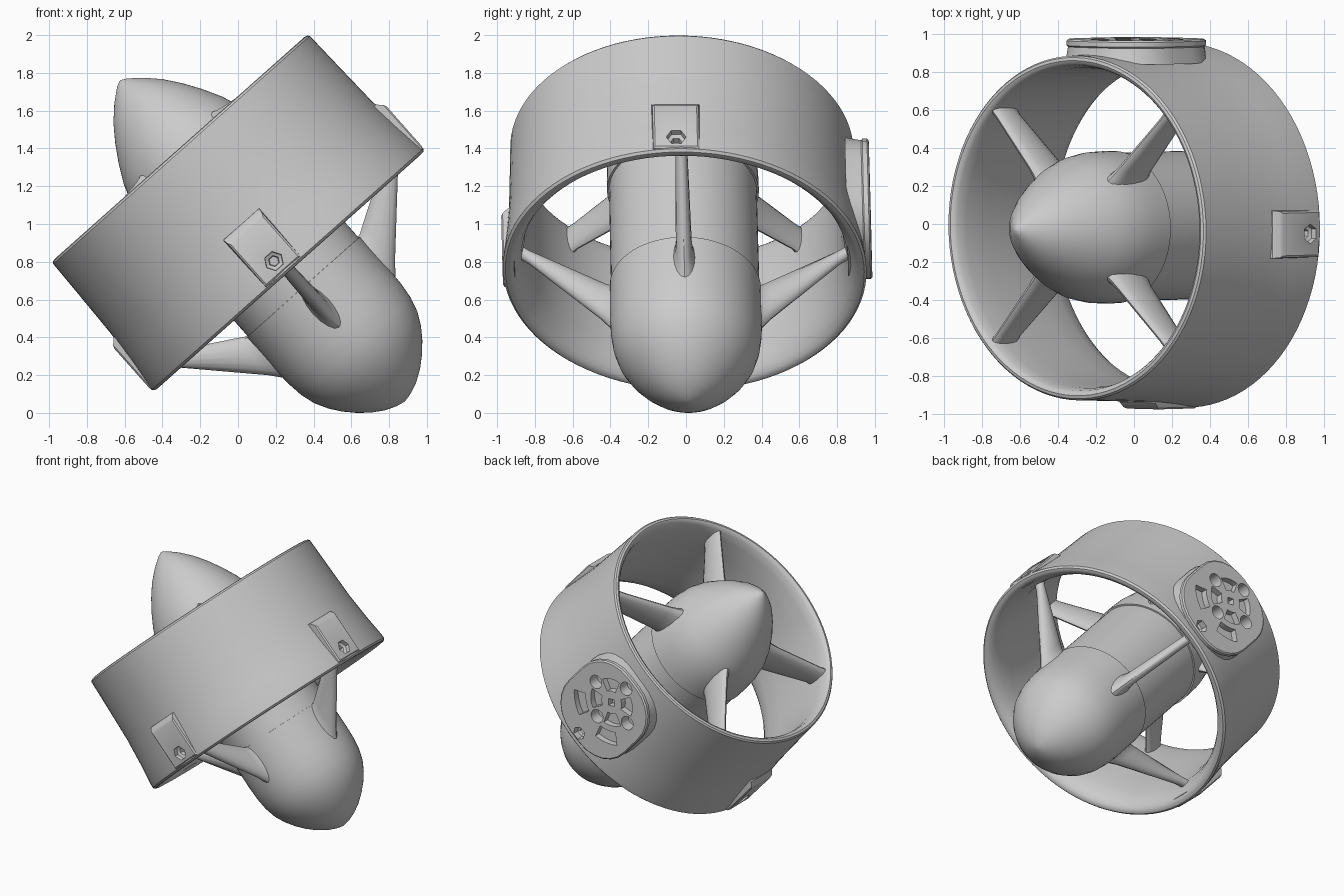
import bpy, bmesh
from math import sin, cos, pi, radians
from mathutils import Matrix, Vector

if "Cube" in bpy.data.objects:
    bpy.data.objects.remove(bpy.data.objects["Cube"])

# Working frame: local X = radial, local Y = tangential, local Z = thruster axis
TILT = Matrix(((0.7475, 0, 0.664, -0.02),
               (-0.02, -1, 0.018, -0.014),
               (0.664, 0, -0.7475, 1.078),
               (0, 0, 0, 1)))


def loft(bm, rings, phi=0, wrap=False):
    """Skin a list of equal-length point rings, capped or wrapped into a torus."""
    rot = Matrix.Rotation(radians(phi), 4, 'Z')
    vs = [[bm.verts.new(TILT @ rot @ Vector(p)) for p in ring] for ring in rings]
    faces = []
    pairs = list(zip(vs, vs[1:])) + ([(vs[-1], vs[0])] if wrap else [])
    for a, b in pairs:
        n = len(a)
        for i in range(n):
            j = (i + 1) % n
            faces.append(bm.faces.new((a[i], a[j], b[j], b[i])))
    if not wrap:
        faces += [bm.faces.new(vs[0]), bm.faces.new(vs[-1][::-1])]
    bmesh.ops.recalc_face_normals(bm, faces=faces)


def finish(name, bm):
    me = bpy.data.meshes.new(name)
    bm.to_mesh(me)
    bm.free()
    ob = bpy.data.objects.new(name, me)
    bpy.context.collection.objects.link(ob)
    return ob


def activate(ob):
    bpy.ops.object.select_all(action='DESELECT')
    ob.select_set(True)
    bpy.context.view_layer.objects.active = ob


def smooth(ob, angle=35):
    activate(ob)
    bpy.ops.object.shade_smooth_by_angle(angle=radians(angle))


def turned(name, profile, wrap=False, seg=72):
    """Body of revolution from (t, radius) points."""
    bm = bmesh.new()
    loft(bm, [[(r * cos(2 * pi * i / seg), r * sin(2 * pi * i / seg), t)
               for i in range(seg)] for t, r in profile], wrap=wrap)
    return finish(name, bm)


def disc(y, z, rad, n=20):
    return [(y + rad * cos(2 * pi * i / n), z + rad * sin(2 * pi * i / n)) for i in range(n)]


def arc_slot(y, z, r0, r1, a0, a1, n=7):
    ang = [radians(a0 + (a1 - a0) * i / n) for i in range(n + 1)]
    return ([(y + r0 * sin(a), z + r0 * cos(a)) for a in ang]
            + [(y + r1 * sin(a), z + r1 * cos(a)) for a in reversed(ang)])


def prism(bm, outline, x0, x1, phi):
    loft(bm, [[(x, y, z) for y, z in outline] for x in (x0, x1)], phi)


def rounded(hy, hz, rad, y, z, n=6):
    pts = []
    for q, (sy, sz) in enumerate(((1, 1), (-1, 1), (-1, -1), (1, -1))):
        for i in range(n + 1):
            a = (q + i / n) * pi / 2
            pts.append((y + sy * (hy - rad) + rad * cos(a), z + sz * (hz - rad) + rad * sin(a)))
    return pts


# Duct ring: closed aerofoil-like wall with rounded lips
duct = turned("duct_ring", [(-0.435, 0.884), (-0.431, 0.90), (-0.42, 0.909), (-0.2, 0.916),
                            (0.05, 0.925), (0.25, 0.943), (0.40, 0.961), (0.425, 0.962),
                            (0.438, 0.95), (0.44, 0.932), (0.43, 0.911), (0.405, 0.889),
                            (0.36, 0.866), (0.28, 0.848), (0.12, 0.839), (-0.2, 0.839),
                            (-0.35, 0.846), (-0.41, 0.858), (-0.428, 0.87)], wrap=True, seg=96)

# Central hull: tail cone, motor body, rounded nose
tail = turned("tail_cone", [(-0.91, 0.006), (-0.895, 0.035), (-0.84, 0.103), (-0.766, 0.175),
                            (-0.68, 0.239), (-0.592, 0.294), (-0.49, 0.348), (-0.4, 0.381),
                            (-0.3, 0.398), (-0.2, 0.402), (-0.13, 0.402)])
body = turned("motor_body", [(-0.14, 0.391), (0.56, 0.393)])
nose = turned("nose_dome", [(0.55, 0.39), (0.551, 0.4), (0.78, 0.402), (0.88, 0.399), (0.97, 0.388),
                            (1.05, 0.365), (1.12, 0.328), (1.18, 0.284), (1.235, 0.233),
                            (1.285, 0.175), (1.325, 0.112), (1.35, 0.052), (1.36, 0.006)])


# Struts: four swept ones at the nose, four straight ones on the diagonals at the tail
def strut_set(name, stations, angles):
    out = []
    for k, phi in enumerate(angles):
        bm = bmesh.new()
        rings = []
        for r, t0, t1, thick in stations:
            c, h = (t0 + t1) / 2, (t1 - t0) / 2
            rings.append([(r, thick / 2 * sin(2 * pi * i / 16),
                           c + h * cos(2 * pi * i / 16)) for i in range(16)])
        loft(bm, rings, phi)
        out.append(finish(f"{name}_{k + 1}", bm))
    return out


struts = strut_set("nose_strut", [(0.37, 0.55, 0.87, 0.14), (0.41, 0.54, 0.825, 0.10),
                                  (0.45, 0.515, 0.775, 0.085), (0.82, 0.30, 0.385, 0.065),
                                  (0.875, 0.26, 0.34, 0.075)], (0, 90, 180, 270))
struts += strut_set("tail_strut", [(0.33, -0.47, -0.15, 0.13), (0.40, -0.452, -0.18, 0.10),
                                   (0.45, -0.445, -0.19, 0.08), (0.81, -0.412, -0.23, 0.065),
                                   (0.87, -0.41, -0.22, 0.075)], (45, 135, 225, 315))

# Screw pads at the nose edge of the duct, on three sides
OFF = 0.025
pads, cut = [], bmesh.new()
for k, phi in enumerate((0, 90, 180)):
    bm = bmesh.new()
    loft(bm, [[(x, OFF - w, z0), (x, OFF + w, z0), (x, OFF + w, z1), (x, OFF - w, z1)]
              for x, w, z0, z1 in ((0.90, 0.128, 0.08, 0.422), (0.93, 0.126, 0.085, 0.422),
                                   (0.957, 0.122, 0.112, 0.42), (0.965, 0.112, 0.13, 0.41))], phi)
    pads.append(finish(f"screw_pad_{k + 1}", bm))
    # hexagonal screw recess with a narrower bore
    loft(cut, [[(x, y, z) for y, z in disc(OFF, 0.345, rad, 6)]
               for x, rad in ((0.897, 0.026), (0.925, 0.03), (0.935, 0.05), (1.1, 0.062))], phi)

# Round mounting plate on the back side
bm = bmesh.new()
loft(bm, [[(x, y, z) for y, z in rounded(0.33 - d, 0.37 - d, 0.28 - d, OFF, 0.02)]
          for x, d in ((0.865, 0.0), (0.90, 0.008), (0.95, 0.016), (0.957, 0.008),
                       (0.982, 0.008), (0.991, 0.018))], 270)
plate = finish("mounting_plate", bm)

# Plate holes and pockets
PZ = -0.08
for y, z in ((OFF + 0.18, PZ), (OFF - 0.18, PZ), (OFF, PZ - 0.18), (OFF, PZ + 0.18)):
    prism(cut, disc(y, z, 0.05), 0.905, 1.1, 270)
loft(cut, [[(x, y, z) for y, z in disc(OFF, 0.325, rad, 6)]
           for x, rad in ((0.90, 0.026), (0.935, 0.03), (0.945, 0.045), (1.1, 0.055))], 270)
prism(cut, disc(OFF, PZ, 0.035, 4), 0.945, 1.1, 270)
for a in (45, 135, 225, 315):
    prism(cut, arc_slot(OFF, PZ, 0.085, 0.175, a - 24, a + 24), 0.945, 1.1, 270)
for a in (-34, 34):
    prism(cut, arc_slot(OFF, PZ, 0.22, 0.315, a - 17, a + 17), 0.945, 1.1, 270)
cutter = finish("recess_cutter", cut)
cutter.hide_render = True

# Cut the recesses, then drop the cutter
for ob in [duct, plate] + pads:
    mod = ob.modifiers.new("recess", 'BOOLEAN')
    mod.operation = 'DIFFERENCE'
    mod.solver = 'EXACT'
    mod.object = cutter
    activate(ob)
    bpy.ops.object.modifier_apply(modifier=mod.name)
bpy.data.objects.remove(cutter, do_unlink=True)

for ob in [duct, tail, body, nose, plate] + struts + pads:
    smooth(ob)
